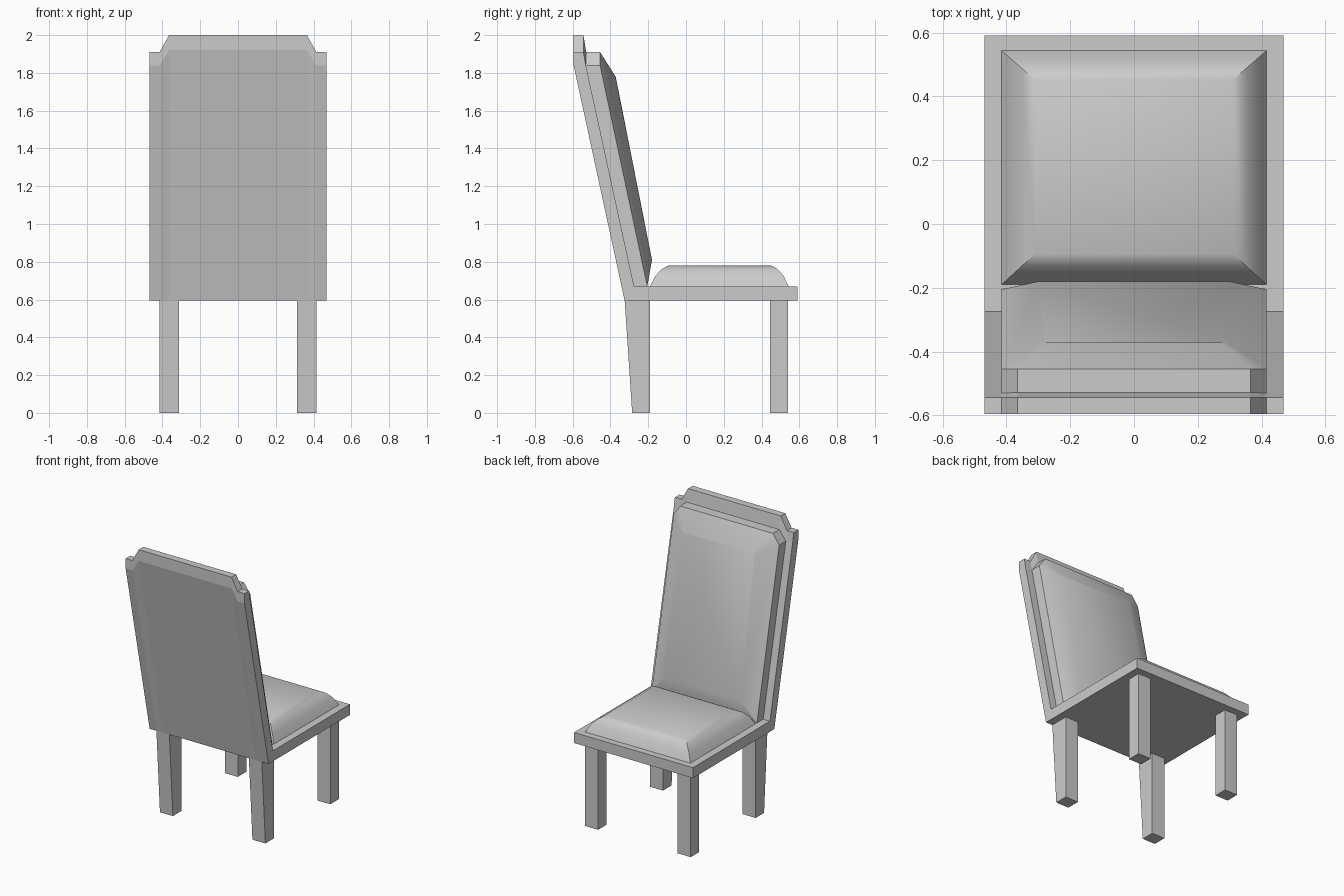
import bpy, bmesh, math

if "Cube" in bpy.data.objects:
    bpy.data.objects.remove(bpy.data.objects["Cube"])


def loft(name, rings, smooth=False):
    """Skin a sequence of equal-length point rings and cap both ends."""
    bm = bmesh.new()
    vs = [[bm.verts.new(p) for p in r] for r in rings]
    for a, b in zip(vs, vs[1:]):
        n = len(a)
        for i in range(n):
            j = (i + 1) % n
            bm.faces.new((a[i], a[j], b[j], b[i]))
    bm.faces.new(vs[0])
    bm.faces.new(vs[-1])
    bmesh.ops.recalc_face_normals(bm, faces=bm.faces[:])
    me = bpy.data.meshes.new(name)
    bm.to_mesh(me)
    bm.free()
    ob = bpy.data.objects.new(name, me)
    bpy.context.collection.objects.link(ob)
    if smooth:
        bpy.ops.object.select_all(action='DESELECT')
        ob.select_set(True)
        bpy.context.view_layer.objects.active = ob
        bpy.ops.object.shade_smooth_by_angle(angle=math.radians(30))
    return ob


def rect(x0, x1, y0, y1, z):
    return [(x0, y0, z), (x1, y0, z), (x1, y1, z), (x0, y1, z)]


# Seat board
loft("seat_board", [rect(-0.468, 0.468, -0.325, 0.59, z) for z in (0.595, 0.67)])

# Seat cushion with rounded border
loft("seat_cushion",
     [rect(-0.415 + d, 0.415 - d, -0.19 + d * 0.92, 0.543 - d * 0.87, z)
      for d, z in ((0, 0.67), (0.03, 0.725), (0.065, 0.76), (0.105, 0.78))], smooth=True)

# Legs: straight at the front, flared at the back
for side, s in (("left", -1), ("right", 1)):
    loft(f"front_leg_{side}",
         [rect(s * 0.313, s * 0.415, 0.445, 0.54, z) for z in (0, 0.6)])
    loft(f"back_leg_{side}",
         [rect(s * 0.313, s * 0.415, y, -0.19, z) for y, z in ((-0.285, 0), (-0.325, 0.6))])


# Backrest frame: side profile swept across x, stepped at the top corners
def frame_section(x, kink, top):
    profile = [(-0.325, 0.595), (-0.595, kink), (-0.595, top),
               (-0.543, top), (-0.53, kink), (-0.275, 0.67)]
    return [(x, y, z) for y, z in profile]


half = [(0.468, 1.84, 1.91), (0.415, 1.84, 1.91), (0.365, 1.92, 2.0)]
loft("backrest_frame",
     [frame_section(-x, k, t) for x, k, t in half] +
     [frame_section(x, k, t) for x, k, t in reversed(half)])


# Backrest cushion: clipped-corner slab with bevelled front
def cushion_ring(points):
    return points + [(-x, y, z) for x, y, z in reversed(points)]


loft("backrest_cushion", [
    cushion_ring([(0.415, -0.275, 0.67), (0.415, -0.53, 1.84), (0.365, -0.53, 1.91)]),
    cushion_ring([(0.415, -0.205, 0.67), (0.415, -0.455, 1.84), (0.365, -0.455, 1.91)]),
    cushion_ring([(0.30, -0.18, 0.81), (0.285, -0.37, 1.765), (0.275, -0.372, 1.78)]),
], smooth=True)
